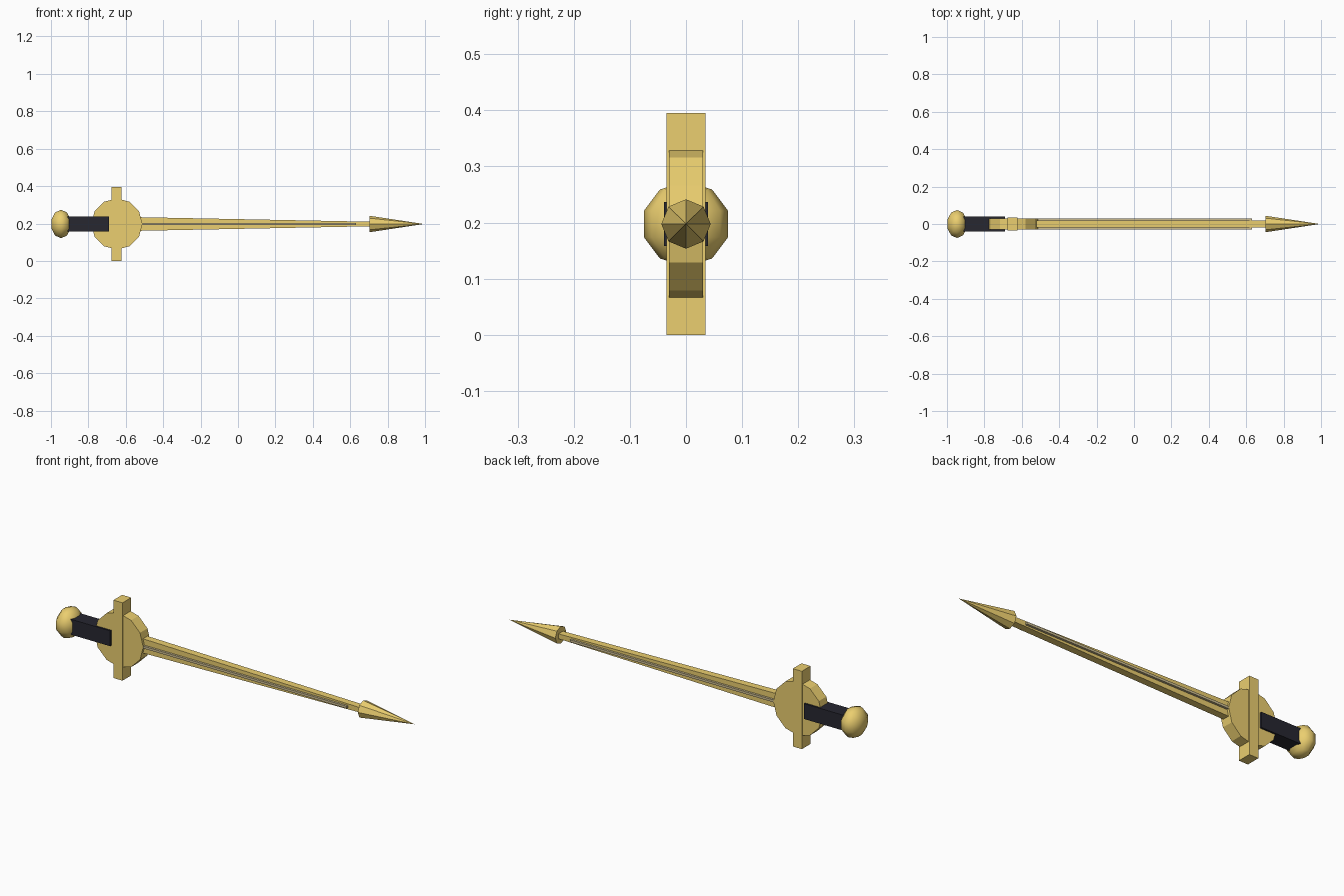
import bpy, bmesh
from math import pi, radians
from mathutils import Matrix, Vector

if "Cube" in bpy.data.objects:
    bpy.data.objects.remove(bpy.data.objects["Cube"])

ZC = 0.1975  # height of the long axis


def material(name, rgb):
    m = bpy.data.materials.new(name)
    m.diffuse_color = (*rgb, 1)
    m.use_nodes = True
    m.node_tree.nodes["Principled BSDF"].inputs["Base Color"].default_value = m.diffuse_color
    return m


GOLD = material("gold", (0.83, 0.62, 0.16))
BLACK = material("black_leather", (0.02, 0.02, 0.03))
PALE = material("pale_gold", (0.60, 0.50, 0.28))


def finish(name, bm, mat):
    bmesh.ops.recalc_face_normals(bm, faces=bm.faces)
    me = bpy.data.meshes.new(name)
    bm.to_mesh(me)
    bm.free()
    me.materials.append(mat)
    ob = bpy.data.objects.new(name, me)
    bpy.context.collection.objects.link(ob)
    ob.location.z = ZC
    return ob


def bar(name, x0, x1, hy, hz, mat, end_hz=None):
    """Box along x, optionally tapering in height towards x1."""
    bm = bmesh.new()
    bmesh.ops.create_cube(bm, size=2)
    for v in bm.verts:
        far = v.co.x > 0
        h = end_hz if far and end_hz else hz
        v.co = Vector((x1 if far else x0, v.co.y * hy, v.co.z * h))
    return finish(name, bm, mat)


# pommel: low-poly flattened sphere, smooth shaded
bm = bmesh.new()
bmesh.ops.create_uvsphere(bm, u_segments=10, v_segments=5, radius=1)
bmesh.ops.transform(bm, verts=bm.verts,
                    matrix=Matrix.Translation((-0.946, 0, 0)) @ Matrix.Diagonal((0.057, 0.079, 0.076, 1)))
pommel = finish("pommel", bm, GOLD)
pommel.data.shade_smooth()

# grip and crossguard
bar("grip", -0.93, -0.69, 0.039, 0.039, BLACK)
bar("crossguard", -0.675, -0.624, 0.035, 0.1975, GOLD)

# twelve-sided guard disc
bm = bmesh.new()
bmesh.ops.create_cone(bm, cap_ends=True, segments=12, radius1=0.137, radius2=0.137, depth=0.06,
                      matrix=Matrix.Translation((-0.648, 0, 0)) @ Matrix.Rotation(pi / 2, 4, 'X'))
finish("guard_disc", bm, GOLD)

# tapered blade with a raised rib on both sides
bar("blade", -0.56, 0.72, 0.018, 0.037, GOLD, 0.012)
bar("blade_rib", -0.54, 0.63, 0.029, 0.006, PALE)

# eight-sided spear tip
bm = bmesh.new()
bmesh.ops.create_cone(bm, cap_ends=True, segments=8, radius1=0.044, radius2=0, depth=0.29,
                      matrix=Matrix.Translation((0.848, 0, 0)) @ Matrix.Rotation(pi / 2, 4, 'Y'))
finish("tip", bm, GOLD)
